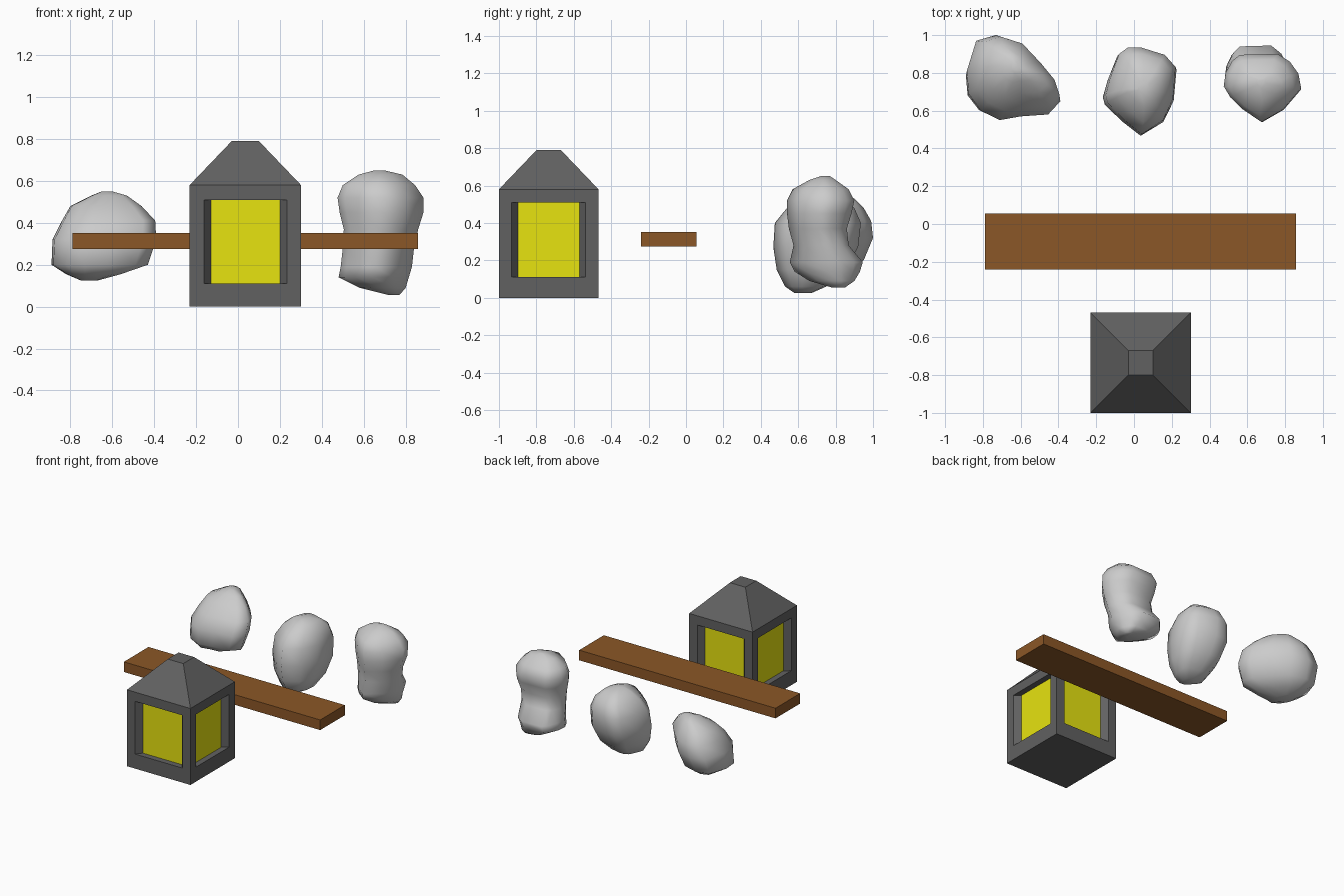
import bpy, math
from mathutils import Vector, Matrix

if "Cube" in bpy.data.objects:
    bpy.data.objects.remove(bpy.data.objects["Cube"])


def material(name, rgb):
    m = bpy.data.materials.new(name)
    m.diffuse_color = (*rgb, 1)
    m.use_nodes = True
    m.node_tree.nodes["Principled BSDF"].inputs["Base Color"].default_value = m.diffuse_color
    return m


def make(name, verts, faces, mats=(), indices=None):
    import bmesh
    me = bpy.data.meshes.new(name)
    me.from_pydata(verts, [], faces)
    for m in mats:
        me.materials.append(m)
    if indices:
        for p, i in zip(me.polygons, indices):
            p.material_index = i
    bm = bmesh.new()
    bm.from_mesh(me)
    bmesh.ops.remove_doubles(bm, verts=bm.verts, dist=0.0005)
    bmesh.ops.recalc_face_normals(bm, faces=bm.faces)
    bm.to_mesh(me)
    bm.free()
    ob = bpy.data.objects.new(name, me)
    bpy.context.collection.objects.link(ob)
    return ob


iron = material("dark_iron", (0.12, 0.12, 0.12))
glow = material("yellow_glass", (0.8, 0.77, 0.005))
wood = material("brown_wood", (0.26, 0.095, 0.02))

# Lantern: one side with a recessed window and roof slope, repeated four times
R, TOP, EAVE, PEAK = 0.266, 0.065, 0.58, 0.79   # half widths and heights
OPEN, GLASS, DEPTH = 0.198, 0.165, 0.222        # window half widths, pane distance
Z0, Z1 = 0.11, 0.51
verts, faces, idx = [], [], []
side = [(-R, -R, 0), (R, -R, 0), (R, -R, EAVE), (-R, -R, EAVE),
        (-OPEN, -R, Z0), (OPEN, -R, Z0), (OPEN, -R, Z1), (-OPEN, -R, Z1),
        (-GLASS, -DEPTH, Z0), (GLASS, -DEPTH, Z0), (GLASS, -DEPTH, Z1), (-GLASS, -DEPTH, Z1),
        (-TOP, -TOP, PEAK), (TOP, -TOP, PEAK)]
for k in range(4):
    rot = Matrix.Rotation(k * math.pi / 2, 3, 'Z')
    b = len(verts)
    verts += [rot @ Vector(v) + Vector((0.035, -0.734, 0)) for v in side]
    for s in (0, 4):
        for i in range(4):
            j = (i + 1) % 4
            faces.append([b + s + i, b + s + j, b + s + j + 4, b + s + i + 4])
            idx.append(0)
    faces += [[b + 8, b + 9, b + 10, b + 11], [b + 3, b + 2, b + 13, b + 12]]
    idx += [1, 0]
n = len(side)
faces += [[k * n for k in range(4)], [k * n + 12 for k in range(4)]]
idx += [0, 0]
make("lantern", verts, faces, (iron, glow), idx)

# Plank
pv = [(x, y, z) for x in (-0.79, 0.858) for y in (-0.24, 0.055) for z in (0.275, 0.352)]
make("plank", pv, [(0, 1, 3, 2), (4, 6, 7, 5), (0, 4, 5, 1), (2, 3, 7, 6), (0, 2, 6, 4), (1, 5, 7, 3)], (wood,))


# Rocks: a plan outline fitted into the extents at each height
def rock(name, outline, levels):
    xs, ys = zip(*outline)
    n = len(outline)
    v = []
    for z, x0, x1, y0, y1 in levels:
        for x, y in outline:
            u = (x - min(xs)) / (max(xs) - min(xs))
            w = (y - min(ys)) / (max(ys) - min(ys))
            v.append((x0 + u * (x1 - x0), y0 + w * (y1 - y0), z))
    f = [[r * n + i, r * n + (i + 1) % n, (r + 1) * n + (i + 1) % n, (r + 1) * n + i]
         for r in range(len(levels) - 1) for i in range(n)]
    f += [list(range(n)), list(range(len(v) - n, len(v)))]
    ob = make(name, v, f)
    for p in ob.data.polygons:
        p.use_smooth = True


rock("left_rock",
     [(-.89, .81), (-.84, .97), (-.735, 1.0), (-.61, .96), (-.5, .84), (-.42, .74),
      (-.39, .65), (-.455, .58), (-.6, .57), (-.715, .55), (-.815, .60), (-.88, .69)],
     [(.125, -.75, -.67, .68, .8), (.155, -.82, -.56, .6, .88), (.2, -.89, -.43, .56, .95),
      (.32, -.885, -.39, .55, 1.0), (.41, -.84, -.395, .6, .99), (.48, -.8, -.46, .68, .95),
      (.53, -.7, -.53, .75, .9), (.55, -.65, -.6, .8, .86)])
rock("middle_rock",
     [(-.165, .68), (-.14, .77), (-.09, .9), (-.04, .935), (.03, .935), (.165, .895),
      (.225, .83), (.21, .66), (.155, .545), (.035, .47), (-.065, .55), (-.155, .64)],
     [(.025, 0, .08, .58, .67), (.06, -.08, .15, .53, .75), (.15, -.14, .2, .485, .85),
      (.27, -.165, .225, .467, .92), (.4, -.15, .22, .475, .935), (.48, -.1, .19, .54, .9),
      (.53, -.04, .14, .62, .83), (.55, .02, .08, .68, .76)])
rock("right_rock",
     [(.475, .755), (.485, .835), (.52, .905), (.56, .94), (.76, .945), (.825, .9),
      (.87, .83), (.885, .745), (.79, .62), (.675, .545), (.575, .62), (.51, .69)],
     [(.055, .72, .77, .78, .85), (.09, .58, .8, .66, .9), (.14, .48, .815, .58, .93),
      (.19, .49, .83, .555, .945), (.28, .5, .84, .575, .87), (.37, .505, .86, .55, .86),
      (.45, .485, .885, .54, .885), (.52, .475, .885, .54, .9), (.58, .5, .845, .57, .87),
      (.63, .575, .785, .66, .8), (.65, .65, .7, .72, .77)])
